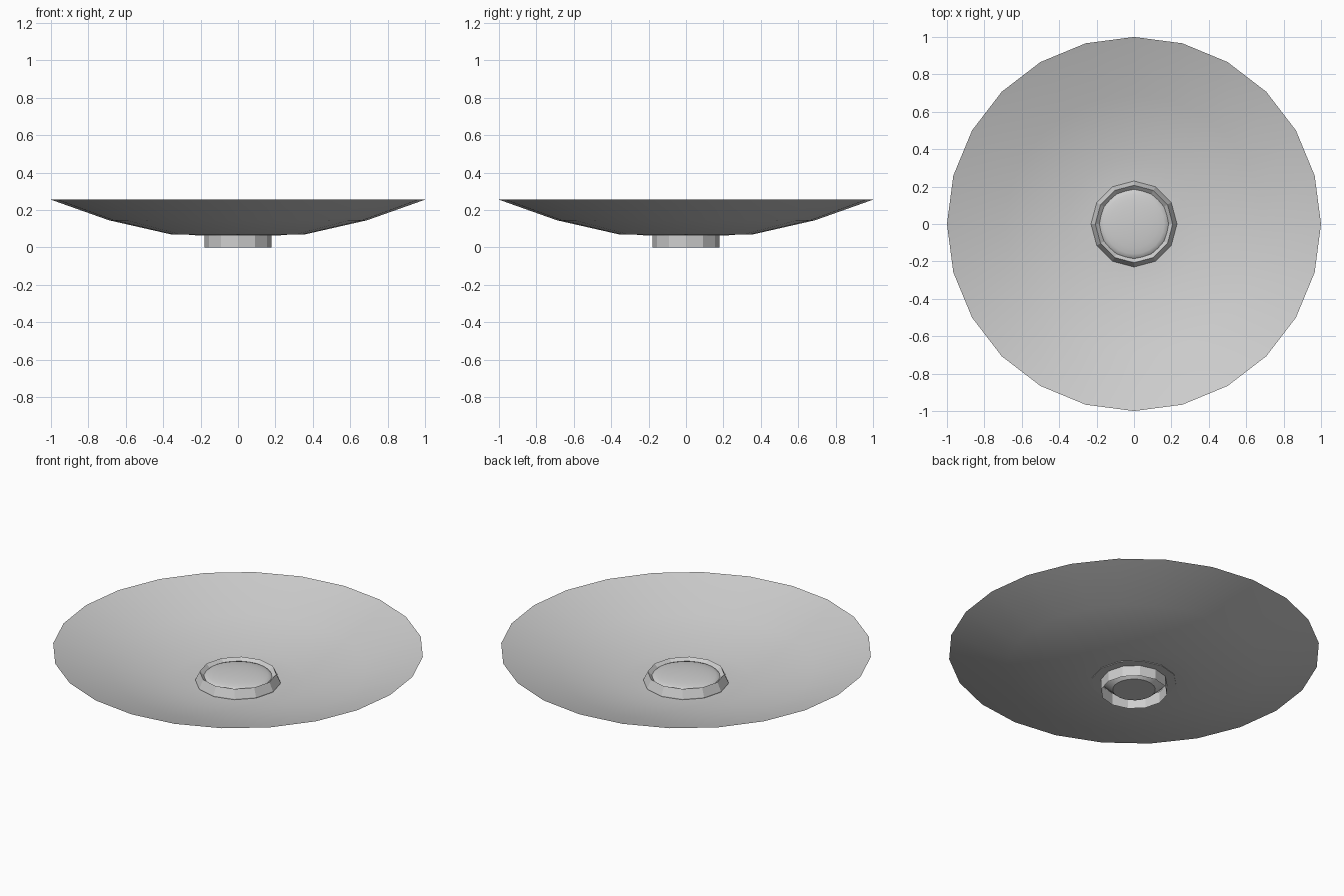
import bpy, bmesh, math

cube = bpy.data.objects.get("Cube")
if cube:
    bpy.data.objects.remove(cube, do_unlink=True)

grey = bpy.data.materials.new("light grey")
grey.use_nodes = True
colour = (0.62, 0.62, 0.62, 1)
grey.diffuse_color = colour
grey.node_tree.nodes["Principled BSDF"].inputs["Base Color"].default_value = colour


def lathe(name, profile, sides, smooth_angle=None):
    """Spin a (radius, height) profile round z; radius 0 closes to a point."""
    bm = bmesh.new()
    rings = []
    for r, z in profile:
        if r == 0:
            rings.append([bm.verts.new((0, 0, z))] * sides)
        else:
            angles = [math.tau * i / sides for i in range(sides)]
            rings.append([bm.verts.new((r * math.cos(a), r * math.sin(a), z)) for a in angles])
    for low, high in zip(rings, rings[1:]):
        for i in range(sides):
            j = (i + 1) % sides
            corners = dict.fromkeys((low[i], low[j], high[j], high[i]))
            bm.faces.new(list(corners))
    mesh = bpy.data.meshes.new(name)
    bm.to_mesh(mesh)
    bm.free()
    mesh.materials.append(grey)
    obj = bpy.data.objects.new(name, mesh)
    bpy.context.collection.objects.link(obj)
    if smooth_angle:
        bpy.ops.object.select_all(action='DESELECT')
        obj.select_set(True)
        bpy.context.view_layer.objects.active = obj
        bpy.ops.object.shade_smooth_by_angle(angle=math.radians(smooth_angle))
    return obj


# Wide shallow dish, a single thin surface
lathe("dish", [(0.2, 0.066), (0.36, 0.07), (0.69, 0.145), (1.0, 0.255)], 24, 40)

# Faceted collar rising from the middle of the dish
lathe("collar", [(0.18, 0.063), (0.23, 0.063), (0.23, 0.072), (0.207, 0.12), (0.185, 0.1)], 12)

# Open tube foot under the dish
lathe("foot_tube", [(0.18, 0), (0.18, 0.07)], 12)

# Lens: shallow dome above, tapered with a flat base below
cap = [(0.185 * math.cos(t), 0.1 + 0.025 * math.sin(t))
       for t in (math.pi / 2 * k / 6 for k in range(6))]
lathe("lens", [(0, 0.015), (0.115, 0.015), (0.175, 0.07)] + cap + [(0, 0.125)], 24, 35)
